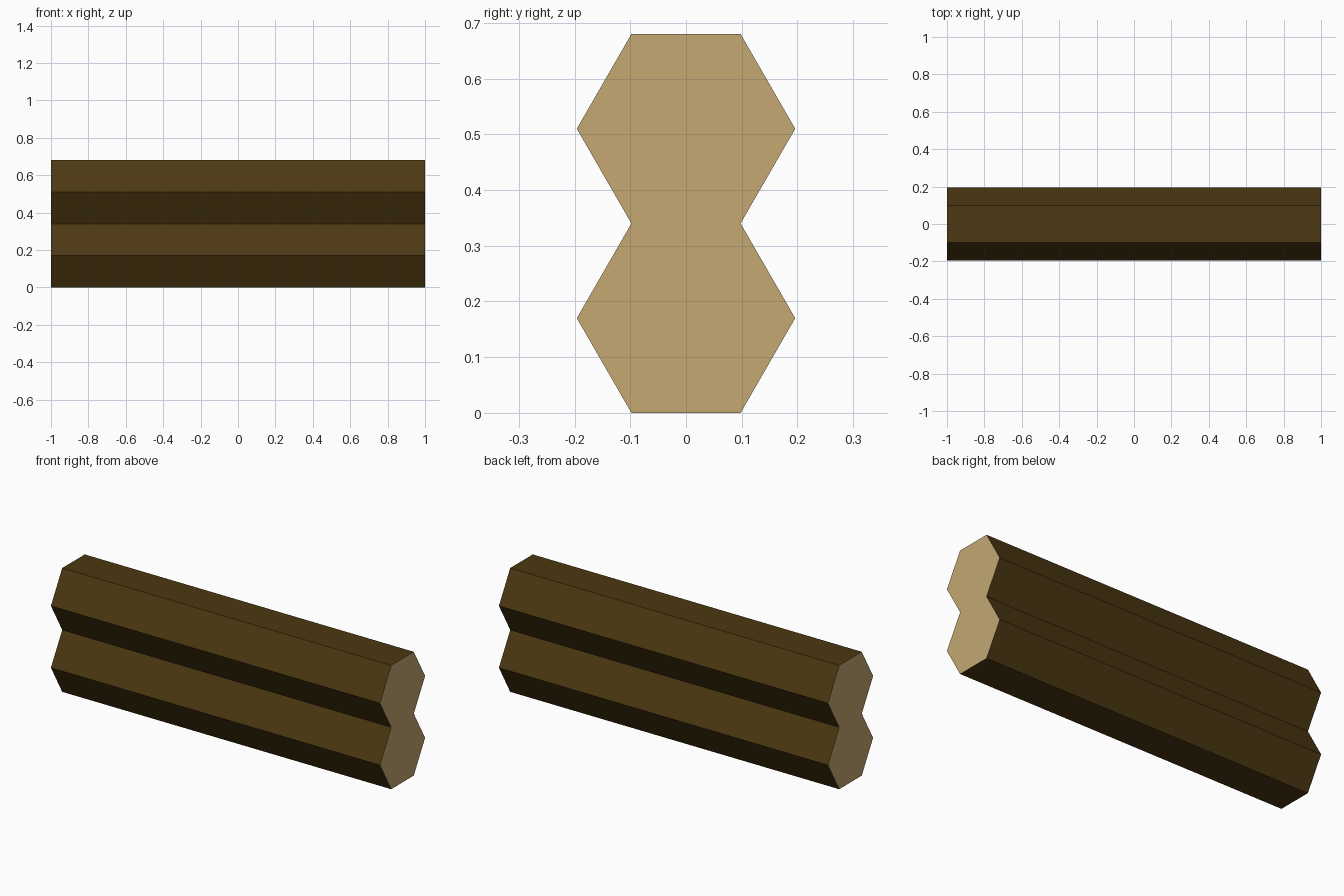
import bpy, bmesh, math
from mathutils import Matrix

if "Cube" in bpy.data.objects:
    bpy.data.objects.remove(bpy.data.objects["Cube"])

RADIUS = 0.196
APOTHEM = 0.17
LENGTH = 2.0


def material(name, colour):
    m = bpy.data.materials.new(name)
    m.diffuse_color = (*colour, 1.0)
    m.use_nodes = True
    m.node_tree.nodes["Principled BSDF"].inputs["Base Color"].default_value = m.diffuse_color
    return m


bark = material("dark brown bark", (0.072, 0.040, 0.0060))
cut_wood = material("tan cut wood", (0.546, 0.392, 0.171))


def hex_log(name, z):
    """Six-sided log lying along x, flat side down, pale sawn ends."""
    bm = bmesh.new()
    bmesh.ops.create_cone(bm, cap_ends=True, segments=6,
                          radius1=RADIUS, radius2=RADIUS, depth=LENGTH)
    # Turn a corner towards +y, then lay the axis along x
    corner = bm.verts[:][0].co
    turn = math.pi / 2 - math.atan2(corner.y, corner.x)
    bm.transform(Matrix.Rotation(math.pi / 2, 4, 'Y') @ Matrix.Rotation(turn, 4, 'Z'))
    bm.transform(Matrix.Diagonal((1, 1, APOTHEM / (RADIUS * math.cos(math.pi / 6)), 1)))
    bm.normal_update()
    for f in bm.faces:
        f.material_index = 1 if abs(f.normal.x) > 0.9 else 0
    mesh = bpy.data.meshes.new(name)
    bm.to_mesh(mesh)
    bm.free()
    mesh.materials.append(bark)
    mesh.materials.append(cut_wood)
    obj = bpy.data.objects.new(name, mesh)
    obj.location.z = z
    bpy.context.collection.objects.link(obj)


# Two logs stacked flat on flat
hex_log("lower_log", APOTHEM)
hex_log("upper_log", 3 * APOTHEM)
